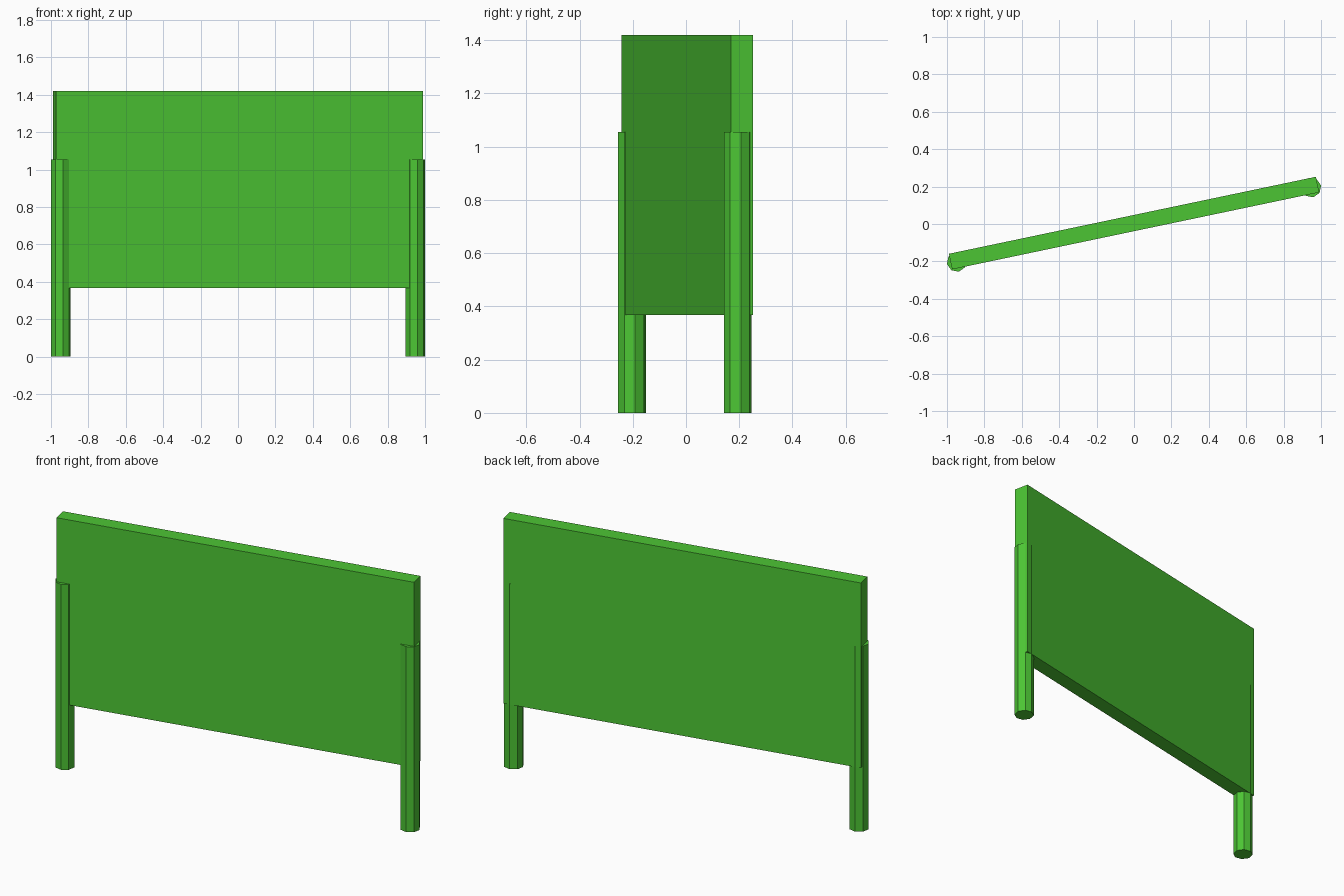
import bpy, math

if "Cube" in bpy.data.objects:
    bpy.data.objects.remove(bpy.data.objects["Cube"])

ANGLE = math.radians(11.85)   # whole sign is turned about z
C, S = math.cos(ANGLE), math.sin(ANGLE)

green = bpy.data.materials.new("green_paint")
green.diffuse_color = (0.073, 0.56, 0.034, 1)
green.use_nodes = True
green.node_tree.nodes["Principled BSDF"].inputs["Base Color"].default_value = green.diffuse_color


def finish(name):
    ob = bpy.context.object
    ob.name = name
    ob.data.materials.append(green)
    return ob


# Flat board
Z0, Z1 = 0.367, 1.42
bpy.ops.mesh.primitive_cube_add(size=1, location=(0, 0.005, (Z0 + Z1) / 2),
                                rotation=(0, 0, ANGLE))
board = finish("board")
board.scale = (2.005, 0.085, Z1 - Z0)

# Eight-sided posts, set slightly towards the front of the board
POST_H, POST_R, REACH = 1.055, 0.053, 0.9685
for name, side in (("left_post", -1), ("right_post", 1)):
    bpy.ops.mesh.primitive_cylinder_add(
        vertices=8, radius=POST_R, depth=POST_H,
        location=(side * REACH * C, side * REACH * S - 0.004, POST_H / 2),
        rotation=(0, 0, ANGLE))
    finish(name)
